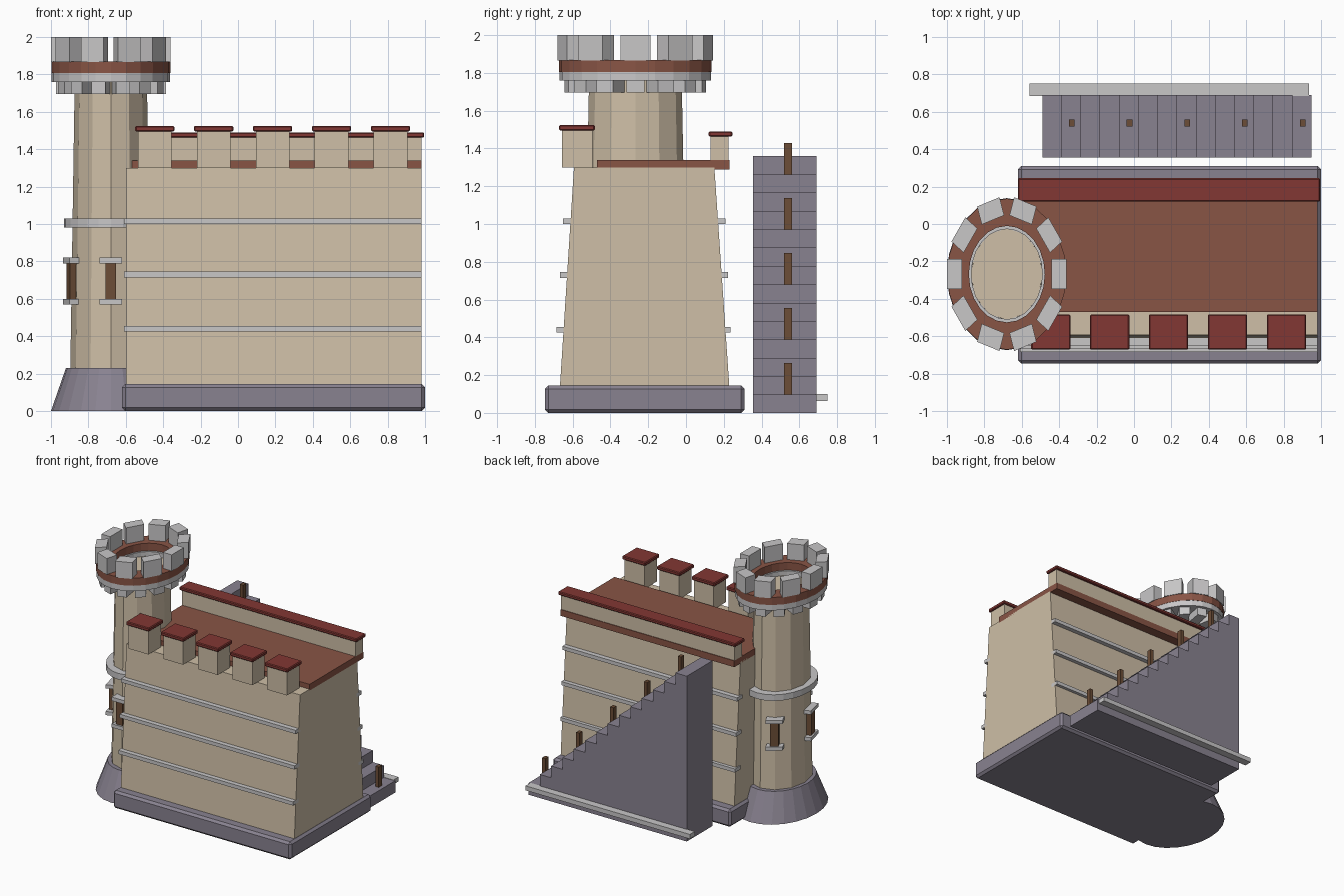
import bpy, bmesh, math
from mathutils import Matrix

if "Cube" in bpy.data.objects:
    bpy.data.objects.remove(bpy.data.objects["Cube"])


def material(name, rgb):
    m = bpy.data.materials.new(name)
    m.diffuse_color = (*rgb, 1)
    m.use_nodes = True
    m.node_tree.nodes["Principled BSDF"].inputs["Base Color"].default_value = m.diffuse_color
    return m


SAND = material("sandstone", (0.62, 0.52, 0.385))
SLATE = material("purple_slate", (0.25, 0.225, 0.28))
GREY = material("light_grey_stone", (0.58, 0.57, 0.575))
RED = material("red_tile", (0.225, 0.038, 0.033))
BROWN = material("terracotta", (0.25, 0.09, 0.06))
WOOD = material("dark_wood", (0.15, 0.075, 0.038))

TOWER = (-0.68, -0.268)   # tower axis
STRETCH = 1.27            # the tower is oval, longer along y


def make(name, bm, mat):
    bmesh.ops.recalc_face_normals(bm, faces=bm.faces)
    me = bpy.data.meshes.new(name)
    bm.to_mesh(me)
    bm.free()
    me.materials.append(mat)
    ob = bpy.data.objects.new(name, me)
    bpy.context.collection.objects.link(ob)
    return ob


def box(name, x, y, z, mat, bevel=0):
    """Box from (min, max) pairs."""
    bm = bmesh.new()
    size = [b - a for a, b in (x, y, z)]
    mid = [(a + b) / 2 for a, b in (x, y, z)]
    bmesh.ops.create_cube(bm, size=1, matrix=Matrix.Translation(mid) @ Matrix.Diagonal((*size, 1)))
    ob = make(name, bm, mat)
    if bevel:
        mod = ob.modifiers.new("bevel", 'BEVEL')
        mod.width, mod.segments = bevel, 1
    return ob


def prism(name, outline, axis, lo, hi, mat):
    """Extrude an outline: axis 'x' takes (y, z) points, axis 'y' takes (x, z)."""
    bm = bmesh.new()
    place = (lambda p, d: (d, p[0], p[1])) if axis == 'x' else (lambda p, d: (p[0], d, p[1]))
    a = [bm.verts.new(place(p, lo)) for p in outline]
    b = [bm.verts.new(place(p, hi)) for p in outline]
    n = len(outline)
    bm.faces.new(a)
    bm.faces.new(b)
    for i in range(n):
        j = (i + 1) % n
        bm.faces.new((a[i], a[j], b[j], b[i]))
    return make(name, bm, mat)


def tower_solid(name, profile, sides, mat, closed=False):
    """Lathe (radius, z) points about the oval tower axis; closed makes a tube."""
    bm = bmesh.new()
    rings = []
    for r, z in profile:
        angles = [2 * math.pi * k / sides for k in range(sides)]
        rings.append([bm.verts.new((TOWER[0] + r * math.cos(t),
                                    TOWER[1] + STRETCH * r * math.sin(t), z)) for t in angles])
    for i in range(len(rings) if closed else len(rings) - 1):
        p, q = rings[i], rings[(i + 1) % len(rings)]
        for k in range(sides):
            j = (k + 1) % sides
            bm.faces.new((p[k], p[j], q[j], q[k]))
    if not closed:
        bm.faces.new(rings[0])
        bm.faces.new(rings[-1])
    return make(name, bm, mat)


def tower_block(name, degrees, r, width, z, mat):
    """Box on the tower at an angle, between two radii, sheared by the oval."""
    bm = bmesh.new()
    local = (Matrix.Translation(((r[0] + r[1]) / 2, 0, (z[0] + z[1]) / 2))
             @ Matrix.Diagonal((r[1] - r[0], width, z[1] - z[0], 1)))
    m = (Matrix.Translation((*TOWER, 0)) @ Matrix.Diagonal((1, STRETCH, 1, 1))
         @ Matrix.Rotation(math.radians(degrees), 4, 'Z') @ local)
    bmesh.ops.create_cube(bm, size=1, matrix=m)
    return make(name, bm, mat)


# Wall: plinth, battered body, walkway
box("wall_plinth", (-0.62, 1.0), (-0.747, 0.31), (0, 0.145), SLATE, 0.018)
prism("wall_body", [(-0.668, 0.13), (0.23, 0.13), (0.15, 1.3), (-0.593, 1.3)], 'x', -0.6, 0.98, SAND)
box("walkway", (-0.6, 0.98), (-0.47, 0.23), (1.288, 1.34), BROWN)

# String courses on the front and back of the wall
for z, front, back in ((0.44, -0.685, 0.235), (0.73, -0.667, 0.222), (1.015, -0.65, 0.208)):
    box("front_string_course", (-0.61, 0.98), (front, front + 0.07), (z - 0.015, z + 0.015), GREY)
    box("back_string_course", (-0.61, 0.98), (back - 0.07, back), (z - 0.015, z + 0.015), GREY)

# Back parapet and front merlons with tiled caps
box("back_parapet", (-0.6, 0.98), (0.13, 0.225), (1.34, 1.465), SAND)
box("back_parapet_cap", (-0.62, 0.995), (0.12, 0.245), (1.462, 1.49), RED, 0.006)
for i in range(5):
    x = -0.445 + i * 0.315
    box("wall_merlon", (x - 0.09, x + 0.09), (-0.657, -0.495), (1.3, 1.5), SAND)
    box("wall_merlon_cap", (x - 0.105, x + 0.105), (-0.672, -0.483), (1.495, 1.525), RED, 0.006)

# Tower: flared foot, shaft, belt and crown rings
tower_solid("tower_foot", [(0.32, 0), (0.24, 0.23)], 24, SLATE)
tower_solid("tower_shaft", [(0.217, 0.2), (0.193, 1.77)], 12, SAND)
tower_solid("tower_belt", [(0.19, 0.98), (0.25, 0.98), (0.25, 1.03), (0.19, 1.03)], 24, GREY, True)
tower_solid("crown_grey_ring", [(0.19, 1.76), (0.316, 1.76), (0.316, 1.806), (0.19, 1.806)], 24, GREY, True)
tower_solid("crown_brown_ring", [(0.203, 1.806), (0.318, 1.806), (0.318, 1.868), (0.203, 1.868)],
            24, BROWN, True)
for i in range(14):
    tower_block("crown_corbel", i * 360 / 14, (0.18, 0.294), 0.075, (1.695, 1.762), GREY)
for i in range(10):
    tower_block("crown_merlon", i * 36, (0.24, 0.32), 0.126, (1.866, 2.0), GREY)

# Tower windows: wooden shutter between two sills
for angle in (270, 197, 120):
    tower_block("window_shutter", angle, (0.19, 0.238), 0.058, (0.59, 0.8), WOOD)
    for z in (0.57, 0.79):
        tower_block("window_sill", angle, (0.19, 0.25), 0.12, (z, z + 0.03), GREY)

# Stair: solid stepped block descending to the right
STEPS, LEFT, RUN, RISE = 14, -0.49, 1.44 / 14, 1.36 / 14
outline = [(LEFT, 0)]
for i in range(STEPS):
    z = (STEPS - i) * RISE
    outline += [(LEFT + i * RUN, z), (LEFT + (i + 1) * RUN, z)]
outline.append((LEFT + STEPS * RUN, 0))
prism("stair", outline, 'y', 0.355, 0.69, SLATE)

# Stair posts on every third step, and the low rail behind
for i in range(1, STEPS, 3):
    x, z = LEFT + (i + 0.53) * RUN, (STEPS - i) * RISE
    box("stair_post", (x - 0.015, x + 0.015), (0.52, 0.56), (z - 0.02, z + 0.167), WOOD)
box("stair_rail", (-0.56, 0.935), (0.685, 0.75), (0.063, 0.1), GREY)
